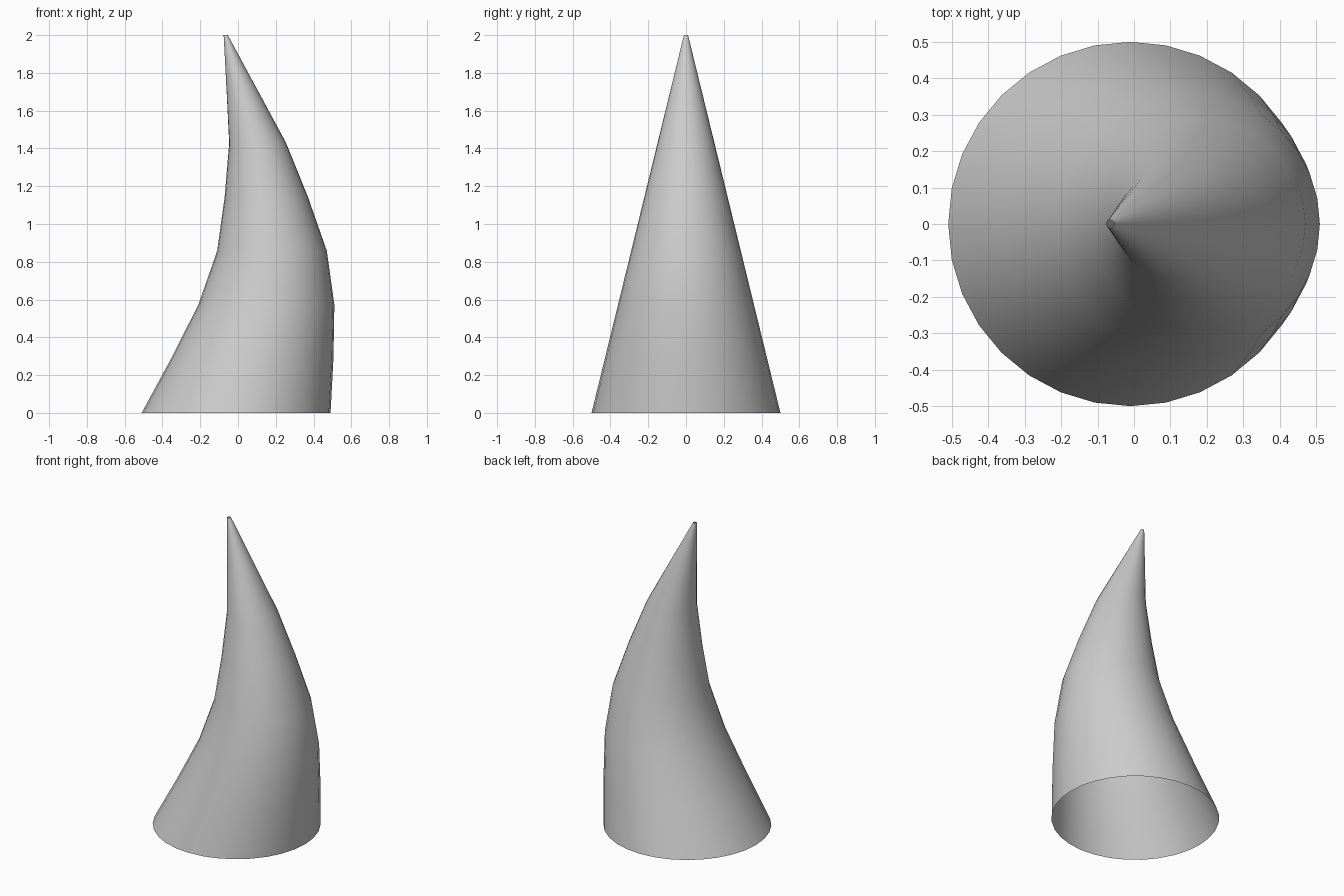
import bpy, bmesh, math

if "Cube" in bpy.data.objects:
    bpy.data.objects.remove(bpy.data.objects["Cube"])

SIDES = 32
HEIGHT = 2.0
# sideways centre of each evenly spaced ring, from base to tip
CENTRES = [-0.01, 0.075, 0.15, 0.18, 0.15, 0.104, 0.02, -0.065]
R_BASE, R_TIP = 0.5, 0.011

bm = bmesh.new()

# horn: stacked rings on a curved spine, open at both ends
rings = []
for i, cx in enumerate(CENTRES):
    t = i / (len(CENTRES) - 1)
    r = R_BASE + (R_TIP - R_BASE) * t
    rings.append([bm.verts.new((cx + r * math.cos(a), r * math.sin(a), HEIGHT * t))
                  for a in (2 * math.pi * k / SIDES for k in range(SIDES))])

# walls between neighbouring rings
for low, high in zip(rings, rings[1:]):
    for k in range(SIDES):
        n = (k + 1) % SIDES
        bm.faces.new((low[k], low[n], high[n], high[k])).smooth = True

mesh = bpy.data.meshes.new("horn")
bm.to_mesh(mesh)
bm.free()
horn = bpy.data.objects.new("horn", mesh)
bpy.context.collection.objects.link(horn)
